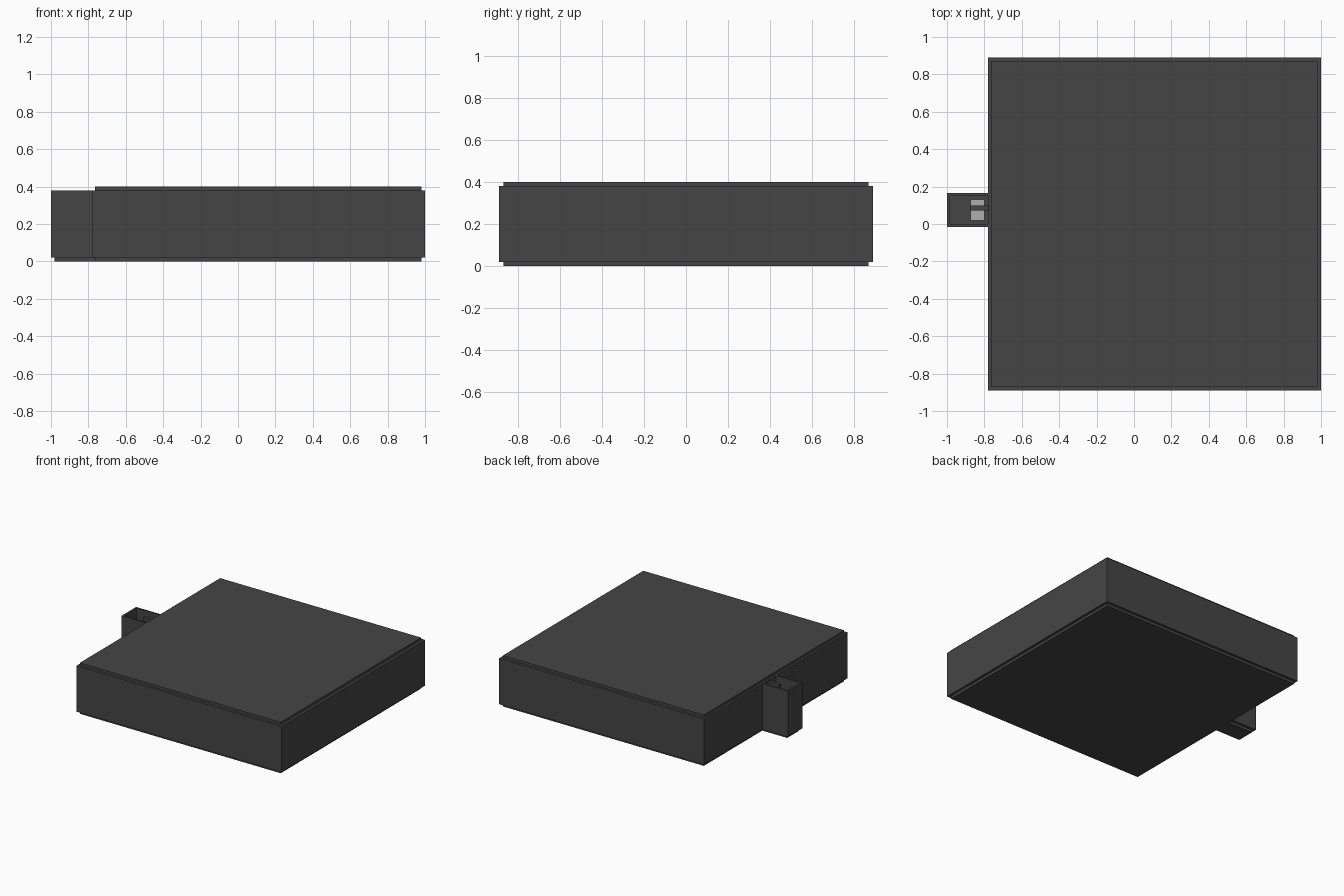
import bpy, bmesh
from mathutils import Matrix, Vector

if "Cube" in bpy.data.objects:
    bpy.data.objects.remove(bpy.data.objects["Cube"])


def material(name, v):
    m = bpy.data.materials.new(name)
    m.diffuse_color = (v, v, v * 1.02, 1)
    m.use_nodes = True
    m.node_tree.nodes["Principled BSDF"].inputs["Base Color"].default_value = m.diffuse_color
    return m


dark = material("dark_grey", 0.06)
light = material("light_grey", 0.42)


def box(name, x, y, z, mat=dark):
    """Box given as (min, max) ranges on each axis."""
    bm = bmesh.new()
    lo, hi = Vector((x[0], y[0], z[0])), Vector((x[1], y[1], z[1]))
    bmesh.ops.create_cube(bm, size=1, matrix=Matrix.Translation((lo + hi) / 2)
                          @ Matrix.Diagonal((*(hi - lo), 1)))
    me = bpy.data.meshes.new(name)
    bm.to_mesh(me)
    bm.free()
    ob = bpy.data.objects.new(name, me)
    bpy.context.collection.objects.link(ob)
    me.materials.append(mat)
    return ob


# Main slab with slightly inset top and bottom plates
box("body", (-0.78, 1), (-0.89, 0.89), (0.02, 0.38))
for name, z in (("top_plate", (0.38, 0.40)), ("bottom_plate", (0, 0.02))):
    box(name, (-0.764, 0.98), (-0.87, 0.87), z)

# Open-topped clasp on the left side
y0, y1, t = -0.015, 0.165, 0.015
box("clasp_outer_wall", (-1, -1 + t), (y0, y1), (0.02, 0.38))
box("clasp_front_wall", (-1 + t, -0.78), (y0, y0 + t), (0.02, 0.38))
box("clasp_back_wall", (-1 + t, -0.78), (y1 - t, y1), (0.02, 0.38))
box("clasp_base", (-0.98, -0.76), (y0 + 0.02, y1 - 0.02), (0, 0.02))
box("clasp_floor", (-1 + t, -0.78), (y0 + t, y1 - t), (0.02, 0.04))

# Parts inside the clasp
box("clasp_inner_plate", (-0.875, -0.80), (0.02, 0.13), (0.04, 0.06), light)
box("clasp_bar", (-0.875, -0.78), (0.072, 0.098), (0.34, 0.37))
